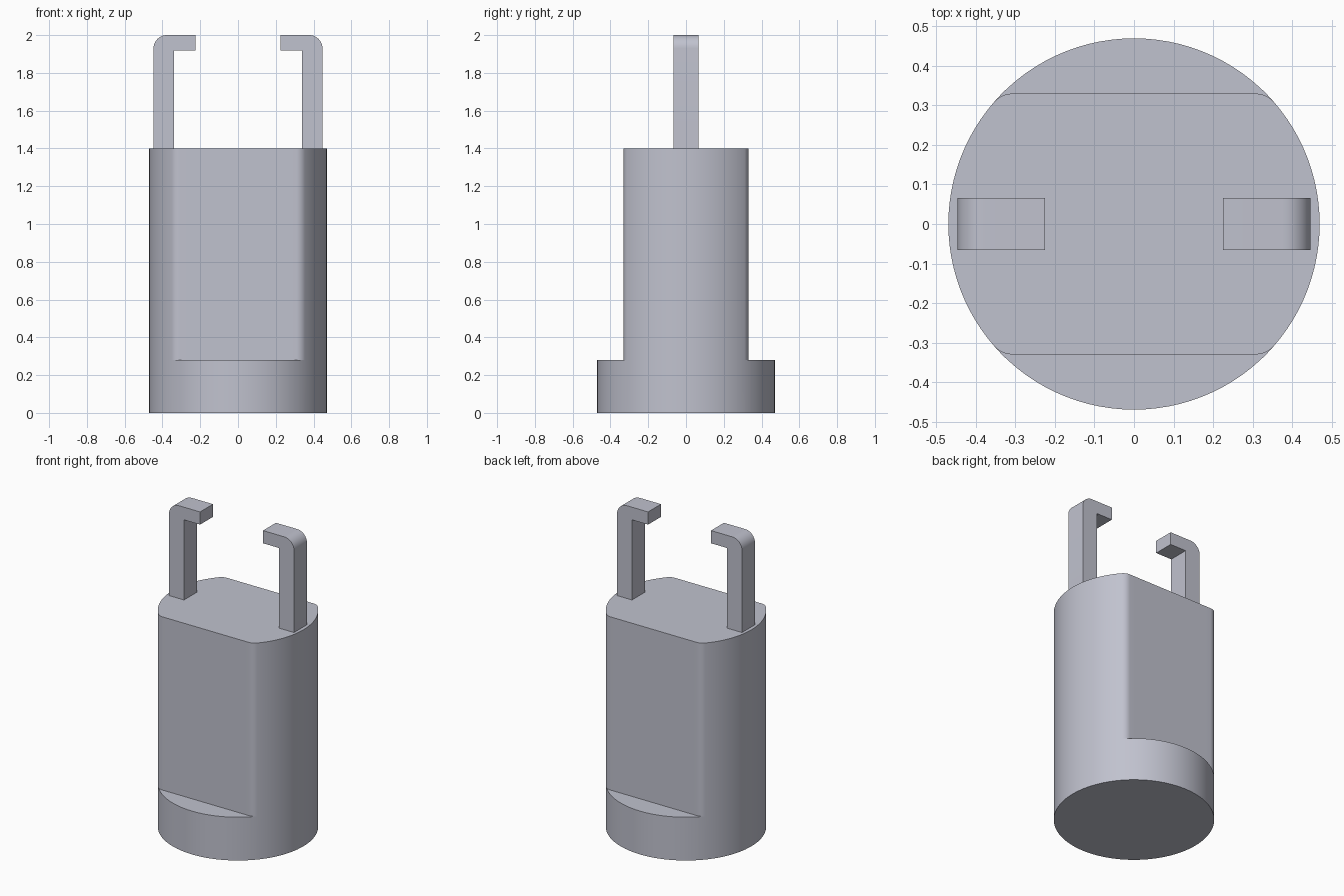
import bpy
import bmesh
from math import sin, cos, tan, atan2, pi, sqrt, radians
from mathutils import Vector

RADIUS, FLAT_Y, FILLET = 0.47, 0.33, 0.06
LEDGE_Z, BODY_TOP, TOP = 0.28, 1.40, 2.0

cube = bpy.data.objects.get("Cube")
if cube:
    bpy.data.objects.remove(cube, do_unlink=True)

# Single flat colour
grey = bpy.data.materials.new("pale_blue_grey")
grey.use_nodes = True
colour = (0.53, 0.54, 0.62, 1)
grey.diffuse_color = colour
grey.node_tree.nodes["Principled BSDF"].inputs["Base Color"].default_value = colour


def finish(bm, name):
    """Turn a bmesh into a shaded, coloured object."""
    bmesh.ops.recalc_face_normals(bm, faces=bm.faces)
    mesh = bpy.data.meshes.new(name)
    bm.to_mesh(mesh)
    bm.free()
    mesh.materials.append(grey)
    obj = bpy.data.objects.new(name, mesh)
    bpy.context.collection.objects.link(obj)
    bpy.ops.object.select_all(action="DESELECT")
    bpy.context.view_layer.objects.active = obj
    obj.select_set(True)
    bpy.ops.object.shade_smooth_by_angle(angle=radians(30))
    return obj


def steps(start, end, count):
    return [start + (end - start) * i / count for i in range(count + 1)]


def waist_outline():
    """Circle with two flats and rounded corners, built from one quadrant."""
    cy = FLAT_Y - FILLET
    cx = sqrt((RADIUS - FILLET) ** 2 - cy ** 2)
    start = atan2(cy, cx)
    quad = [(RADIUS * cos(t), RADIUS * sin(t)) for t in steps(0, start, 12)]
    quad += [(cx + FILLET * cos(t), cy + FILLET * sin(t))
             for t in steps(start, pi / 2, 8)[1:]]
    quad += [(FLAT_Y / tan(t), FLAT_Y)
             for t in steps(atan2(FLAT_Y, cx), pi / 2, 12)[1:]]
    half = quad + [(-x, y) for x, y in quad[-2::-1]]
    return half + [(-x, -y) for x, y in half[1:-1]]


# Body: round foot stepping in to the flat-sided upper part
waist = waist_outline()
foot = [tuple(Vector(p).normalized() * RADIUS) for p in waist]
bm = bmesh.new()
rings = [[bm.verts.new((x, y, z)) for x, y in outline]
         for outline, z in ((foot, 0), (foot, LEDGE_Z),
                            (waist, LEDGE_Z), (waist, BODY_TOP))]
n = len(waist)
for low, high in zip(rings, rings[1:]):
    for i in range(n):
        j = (i + 1) % n
        bm.faces.new((low[i], low[j], high[j], high[i]))
bm.faces.new(rings[0][::-1])
bm.faces.new(rings[-1])
bmesh.ops.remove_doubles(bm, verts=bm.verts, dist=0.0001)
finish(bm, "body")


def hook(name, side):
    """Upright bar with a rounded outer corner and a lip turned inward."""
    outer, inner, tip, lip_z, r, half_depth = 0.447, 0.34, 0.225, 1.918, 0.07, 0.066
    profile = [(inner, BODY_TOP), (outer, BODY_TOP)]
    profile += [(outer - r + r * cos(t), TOP - r + r * sin(t))
                for t in steps(0, pi / 2, 10)]
    profile += [(tip, TOP), (tip, lip_z), (inner, lip_z)]
    bm = bmesh.new()
    face = bm.faces.new([bm.verts.new((side * x, -half_depth, z))
                         for x, z in profile])
    extruded = bmesh.ops.extrude_face_region(bm, geom=[face])["geom"]
    moved = [v for v in extruded if isinstance(v, bmesh.types.BMVert)]
    bmesh.ops.translate(bm, verts=moved, vec=(0, 2 * half_depth, 0))
    finish(bm, name)


# Pair of hooks facing each other
for name, side in (("left_hook", 1), ("right_hook", -1)):
    hook(name, side)
